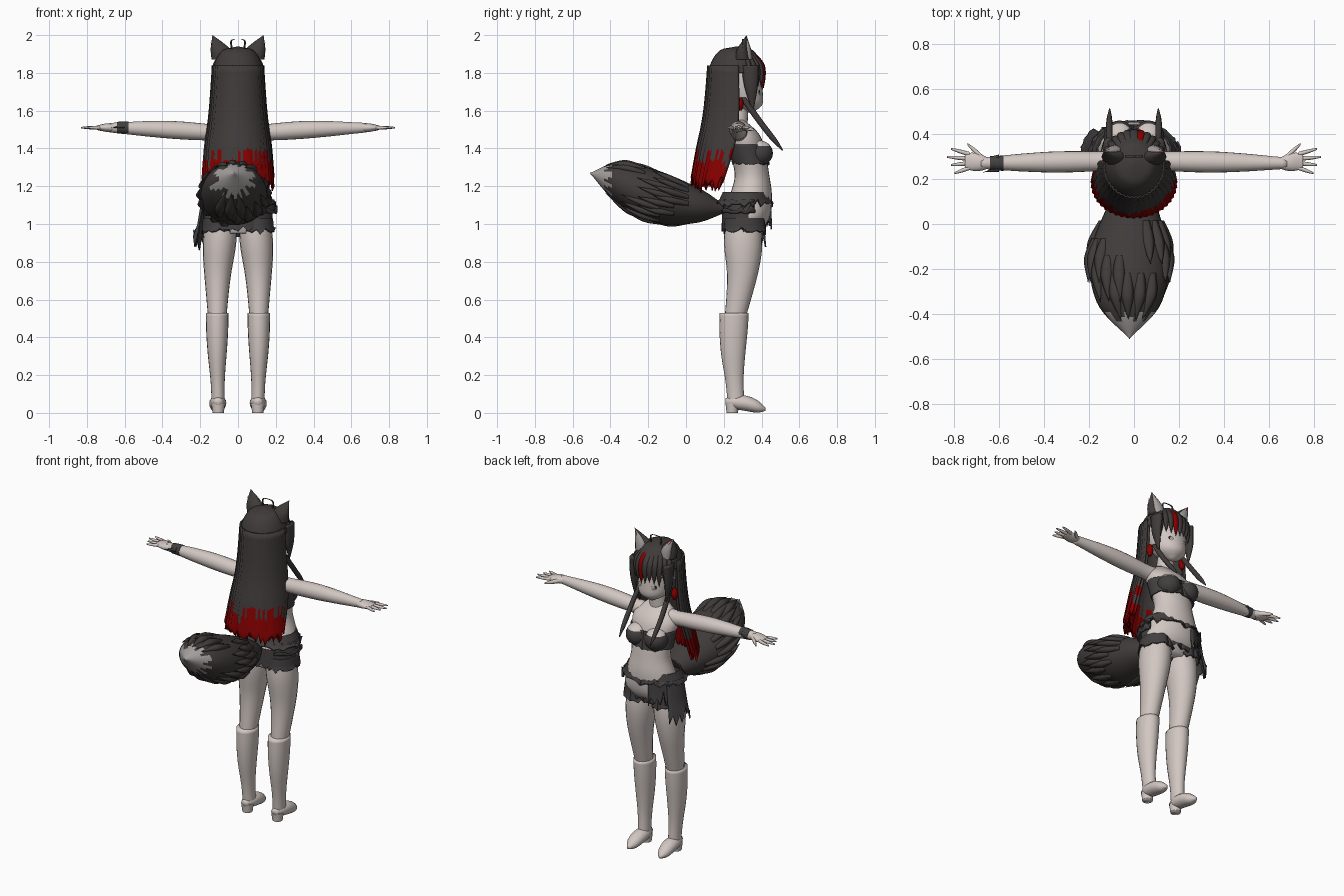
import bpy
import bmesh
import math
import random
from mathutils import Vector

random.seed(4)
if "Cube" in bpy.data.objects:
    bpy.data.objects.remove(bpy.data.objects["Cube"])


def material(name, red, green, blue):
    mat = bpy.data.materials.new(name)
    mat.use_nodes = True
    colour = (red, green, blue, 1)
    mat.diffuse_color = colour
    mat.node_tree.nodes["Principled BSDF"].inputs["Base Color"].default_value = colour
    return mat


SKIN = material("pale skin", .64, .57, .54)
HAIR = material("charcoal hair", .05, .044, .042)
RED = material("deep red", .24, 0, 0)
CLOTH = material("dark cloth", .055, .05, .05)
GREY = material("light grey fur", .36, .34, .33)
BLACK = material("eye black", .015, .013, .013)


def sample(values, t):
    """Smooth curve through evenly spaced numbers or vectors."""
    last = len(values) - 1
    whole = min(int(t * last), max(last - 1, 0))
    u = t * last - whole
    before, start, end, after = [values[max(0, min(last, whole + k))] for k in (-1, 0, 1, 2)]
    leave, arrive = (end - before) / 2, (after - start) / 2
    bend = start - end
    return start + leave * u + (bend * -3 - leave * 2 - arrive) * u ** 2 + (bend * 2 + leave + arrive) * u ** 3


def finish(name, verts, faces, mats, rule=None):
    """Smooth mesh object; rule(centre) picks the material of each face."""
    mesh = bpy.data.meshes.new(name)
    mesh.from_pydata(verts, [], faces)
    for mat in mats:
        mesh.materials.append(mat)
    bm = bmesh.new()
    bm.from_mesh(mesh)
    bmesh.ops.recalc_face_normals(bm, faces=bm.faces)
    for face in bm.faces:
        face.smooth = True
        if rule:
            face.material_index = int(rule(face.calc_center_median()))
    bm.to_mesh(mesh)
    bm.free()
    obj = bpy.data.objects.new(name, mesh)
    bpy.context.collection.objects.link(obj)
    return obj


def limb(name, path, widths, mats, flat=(1,), side=1, sides=20, steps=16, rule=None):
    """Closed tube along a path, with oval sections across its main direction."""
    points = [Vector(p) for p in path]
    run = [abs(c) for c in points[-1] - points[0]]
    across = [axis for axis in range(3) if axis != run.index(max(run))]
    verts, faces = [], []
    for step in range(steps + 1):
        t = step / steps
        width = max(sample(widths, t), .001)
        for k in range(sides):
            angle = k * math.tau / sides
            point = sample(points, t).copy()
            point[across[0]] += width * math.cos(angle)
            point[across[1]] += width * math.sin(angle) * sample(flat, t)
            point.x *= side
            verts.append(point)
            if step:
                here, back = step * sides, (step - 1) * sides
                after = (k + 1) % sides
                faces.append((back + k, back + after, here + after, here + k))
    faces += [range(sides), range(steps * sides, len(verts))]
    return finish(name, verts, faces, mats, rule)


def sheet(name, path, widths, mats, flat=(1,), arc=(-180, 180), cols=40, ragged=.03, ripple=0, rule=None):
    """Curved cloth or hair hung around a path, with a ragged hem; angle zero faces -y."""
    points = [Vector(p) for p in path]
    hem = [random.uniform(0, ragged) + ragged / 2 * (c % 2) for c in range(cols)]
    hem.append(hem[0])
    steps, verts, faces = 12, [], []
    for step in range(steps + 1):
        t = step / steps
        centre, width = sample(points, t), sample(widths, t)
        for c in range(cols + 1):
            angle = math.radians(arc[0] + (arc[1] - arc[0]) * c / cols)
            reach = width * (1 + ripple * (c % 2))
            lift = hem[c] * max(0, 2 * t - 1)
            verts.append(centre + Vector((reach * math.sin(angle),
                                          -reach * sample(flat, t) * math.cos(angle), lift)))
            if step and c:
                here = len(verts) - 1
                above = here - cols - 1
                faces.append((above - 1, above, here, here - 1))
    obj = finish(name, verts, faces, mats, rule)
    obj.modifiers.new("thickness", "SOLIDIFY").thickness = .008
    return obj


def ball(name, centre, size, mats, turn=0, rule=None):
    """Smooth ellipsoid."""
    bm = bmesh.new()
    bmesh.ops.create_uvsphere(bm, u_segments=24, v_segments=16, radius=1)
    verts = [v.co.copy() for v in bm.verts]
    faces = [[v.index for v in f.verts] for f in bm.faces]
    bm.free()
    obj = finish(name, verts, faces, mats, rule)
    obj.location, obj.scale, obj.rotation_euler.z = centre, size, turn


# Torso, neck and head
limb("torso", [(0, .3, .95), (0, .35, 1.25), (0, .27, 1.55)],
     [.13, .18, .155, .123, .13, .145, .07], [SKIN], flat=[.65, .75, .6], sides=28, steps=30)
limb("neck", [(0, .27, 1.5), (0, .29, 1.7)], [.055, .043], [SKIN])
limb("head", [(0, .34, 1.59), (0, .3, 1.7), (0, .27, 1.88)], [.015, .083, .106, .11, .08], [SKIN], sides=28)
limb("nose", [(0, .39, 1.66), (0, .41, 1.67)], [.012, 0], [SKIN], sides=8)
ball("mouth", (0, .392, 1.637), (.014, .003, .003), [BLACK])

# Bandeau, shorts and belt
sheet("bandeau", [(0, .32, 1.42), (0, .345, 1.31)], [.147, .14], [CLOTH], flat=[.7], ragged=.01)
sheet("shorts_hips", [(0, .31, 1.08), (0, .305, .95)], [.183, .18], [CLOTH], flat=[.65])
limb("shorts_gusset", [(0, .305, 1.03), (0, .305, .93)], [.09, .02], [CLOTH])
sheet("belt", [(0, .32, 1.17), (0, .31, 1.09)], [.165, .2], [CLOTH], flat=[.75], ripple=.02)

# Torn cloth hanging from the belt
for name, arc, drop, flare in (("right_hip_cloth", (-130, -80), .86, .235),
                               ("front_cloth", (-165, -120), .97, .2),
                               ("left_hip_cloth", (35, 110), 1, .2)):
    sheet(name, [(0, .315, 1.13), (0, .315, drop)], [.19, flare], [CLOTH],
          flat=[.73], arc=arc, cols=8, ragged=.08, ripple=.02)

for side, label in ((1, "left_"), (-1, "right_")):
    ball(label + "bust", (side * .065, .385, 1.375), (.07, .075, .068), [CLOTH, SKIN], rule=lambda c: c.z > .6)

    # Arms and hands
    limb(label + "arm", [(.08, .28, 1.48), (.38, .275, 1.5), (.68, .27, 1.51)],
         [.05, .044, .047, .046, .04, .031, .025], [SKIN], side=side)
    limb(label + "palm", [(.65, .27, 1.51), (.75, .28, 1.51)], [.025, .04, .035], [SKIN], flat=[.8, .3], side=side)
    for finger in range(4):
        spread = (finger - 1.5) / 50
        tip = .83 - abs(finger - 2) / 60
        limb(f"{label}finger_{finger}", [(.73, .28 + spread, 1.51), (tip, .28 + spread * 1.8, 1.51)],
             [.01, .009, .004], [SKIN], side=side, sides=8)
    limb(label + "thumb", [(.67, .29, 1.51), (.74, .355, 1.5)], [.014, .013, .005], [SKIN], side=side, sides=8)

    # Legs, shorts and boots
    limb(label + "leg", [(.09, .3, 1), (.107, .3, .75), (.11, .26, .5)],
         [.085, .088, .073, .058, .048], [SKIN], flat=[1.15], side=side)
    cuff = sheet(label + "short_leg", [(0, .31, 1.03), (0, .31, .94)], [.09, .098], [CLOTH], flat=[1.17], cols=26)
    cuff.location.x = side * .096
    limb(label + "boot_shaft", [(.11, .255, .53), (.11, .25, .3), (.105, .265, .05)],
         [.06, .058, .049, .037, .035], [SKIN], flat=[1.28], side=side)
    limb(label + "boot_foot", [(.105, .21, .06), (.107, .32, .05), (.11, .42, .02)],
         [.02, .04, .045, .037, .01], [SKIN], flat=[.9], side=side)
    limb(label + "boot_heel", [(.105, .245, .05), (.105, .245, 0)], [.036, .03], [SKIN], side=side)

    # Eyes
    turn = -side * math.radians(24)
    ball(label + "eye", (side * .046, .389, 1.695), (.023, .006, .023), [BLACK], turn)
    ball(label + "iris", (side * .046, .393, 1.692), (.012, .005, .016), [GREY], turn)

    # Face-framing locks, hair ties and long forward locks
    limb(label + "side_lock", [(.115, .34, 1.84), (.12, .345, 1.72), (.108, .355, 1.59)],
         [.025, .018, 0], [HAIR], flat=[1.9], side=side, sides=8)
    limb(label + "hair_tie", [(.12, .285, 1.67), (.12, .285, 1.6)], [.01, .02, .01], [RED], side=side)
    limb(label + "front_lock", [(.1, .3, 1.67), (.11, .4, 1.53), (.108, .51, 1.39)],
         [.012, .014, .014, .013, .003], [HAIR], flat=[1.4], side=side, sides=8)

    # Ears with pale lining, a red tuft and a fringe
    for part, forward, width, mat in (("ear", 0, .055, HAIR), ("ear_lining", .026, .034, GREY),
                                      ("ear_tuft", .036, .011, RED)):
        limb(label + part, [(.085, .3 + forward, 1.87), (.095, .3 + forward, 1.93), (.135, .32, 2)],
             [width, width * .9, 0], [mat], flat=[.75, .4], side=side, sides=12)
    for tuft in range(3):
        rise = tuft / 40
        limb(f"{label}ear_fringe_{tuft}", [(.11, .3, 1.87 + rise), (.145, .3, 1.91 + rise)],
             [.02, 0], [HAIR], side=side, sides=6)

# Bracelet with loose ends
limb("bracelet", [(-.58, .27, 1.51), (-.64, .27, 1.51)], [.034, .031], [CLOTH])
for end in (-1, 1):
    limb("bracelet_end", [(-.6, .27 + end * .025, 1.52), (-.67, .26 + end * .03, 1.51)], [.014, 0], [CLOTH], sides=6)


# Hair cap and fringe over a dome
def dome(z):
    return .135 * math.sqrt(max(0, 1 - max(0, (z - 1.8) / .14) ** 2))


def on_dome(angle, z):
    return dome(z) * math.sin(angle), .262 - dome(z) * 1.1 * math.cos(angle), z


limb("hair_cap", [(0, .262, 1.8), (0, .268, 1.94)], [dome(1.8 + k / 50) for k in range(8)],
     [HAIR], flat=[1.07], sides=40)
for lock in range(-5, 6):
    angle = math.pi + lock * .21
    low = 1.715 + random.uniform(-.01, .02)
    limb("fringe_lock", [on_dome(angle, z) for z in (1.92, 1.84, low)], [.012, .021, .022, .016, 0],
         [RED if lock == -1 else HAIR], flat=[.6], sides=8)

# Long back hair with dyed ends
dye = [random.uniform(1.3, 1.42) for strand in range(80)]


def dyed(centre):
    return centre.z < dye[int(40 + 13 * math.atan2(centre.x, .2 - centre.y))]


for name, inset in (("back_hair", 1), ("inner_back_hair", .87)):
    sheet(name, [(0, .262, 1.84), (0, .255, 1.5), (0, .178, 1.165)],
          [inset * width for width in (.134, .148, .175, .187)], [HAIR, RED],
          flat=[1.08, 1.08, .8], arc=(-97, 97), cols=46, ragged=.06, ripple=.035, rule=dyed)

# Crown loop of hair
for side in (-1, 1):
    limb("crown_loop", [(0, .3, 1.98), (.035, .3, 1.97), (.03, .3, 1.91)], [.005], [HAIR], side=side, sides=6)

# Bushy tail with a pale tip and loose tufts
tail_path = [Vector(p) for p in ((0, .2, 1.08), (-.02, -.14, 1.14), (-.02, -.51, 1.27))]
tail_widths = [.03, .12, .175, .145, 0]
limb("tail", tail_path, tail_widths, [HAIR, GREY], flat=[.8], sides=32, steps=36,
     rule=lambda c: c.y < -.41 - .03 * math.sin(9 * math.atan2(c.z - 1.22, c.x)))
for tuft in range(30):
    angle = tuft * 2.4
    start = .3 + tuft % 4 / 10
    path = []
    for t, lift in ((start, .94), (start + .12, .99), (start + .25, 1.08)):
        reach = lift * sample(tail_widths, t)
        path.append(sample(tail_path, t) + Vector((math.cos(angle), 0, math.sin(angle) * .8)) * reach)
    limb("tail_tuft", path, [.02, .028, 0], [HAIR], flat=[.7], sides=6)
